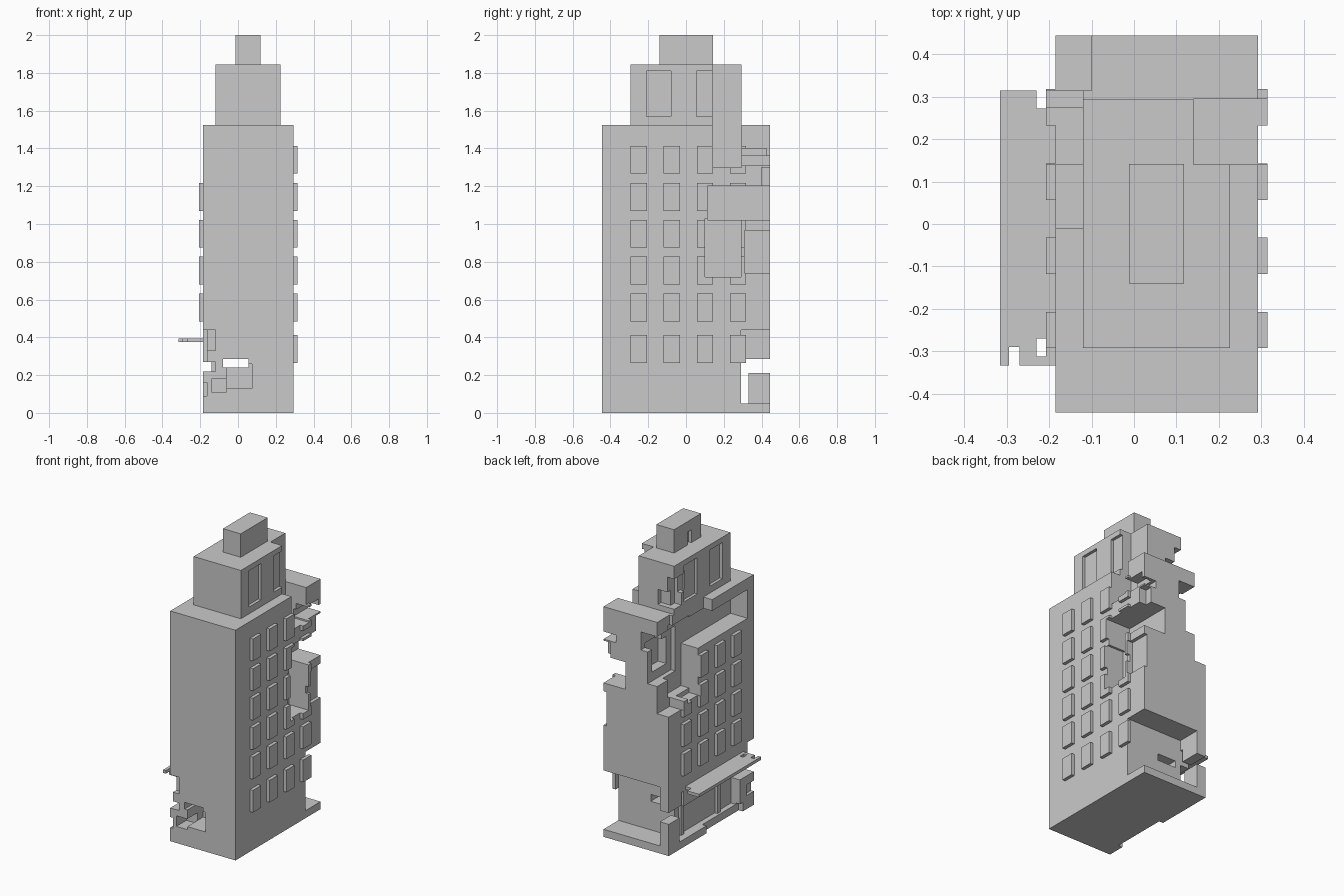
import bpy
import bmesh

default_cube = bpy.data.objects.get("Cube")
if default_cube:
    bpy.data.objects.remove(default_cube, do_unlink=True)

# Single concrete grey for the whole building
concrete = bpy.data.materials.new("concrete_grey")
concrete.use_nodes = True
grey = (0.59, 0.59, 0.59, 1)
concrete.diffuse_color = grey
concrete.node_tree.nodes["Principled BSDF"].inputs["Base Color"].default_value = grey

# Main planes of the building, and a reach safely outside it
LEFT, RIGHT = -0.185, 0.293
FRONT, BACK = -0.445, 0.445
ROOF, TIER_TOP, TOP = 1.525, 1.845, 2.0
TIER_LEFT, TIER_RIGHT, TIER_FRONT, TIER_BACK = -0.12, 0.226, -0.293, 0.295
OUT = 0.6
SHOP_WALL, SLAB, CEILING = -0.12, 0.05, 0.44


def build(name, boxes):
    """Make one object out of axis-aligned boxes (x, x, y, y, z, z)."""
    mesh = bpy.data.meshes.new(name)
    bm = bmesh.new()
    for box in boxes:
        low, high = box[::2], box[1::2]
        cube = bmesh.ops.create_cube(bm, size=1)
        for vert in cube["verts"]:
            for axis in range(3):
                vert.co[axis] = high[axis] if vert.co[axis] > 0 else low[axis]
    bmesh.ops.recalc_face_normals(bm, faces=bm.faces)
    bm.to_mesh(mesh)
    bm.free()
    mesh.materials.append(concrete)
    obj = bpy.data.objects.new(name, mesh)
    bpy.context.scene.collection.objects.link(obj)
    return obj


def carve(target, boxes):
    """Subtract boxes from the target one after another."""
    for box in boxes:
        cutter = build("cutter", [box])
        cutter.hide_render = True
        modifier = target.modifiers.new("damage", "BOOLEAN")
        modifier.operation = "DIFFERENCE"
        modifier.solver = "EXACT"
        modifier.object = cutter
        bpy.context.view_layer.objects.active = target
        bpy.ops.object.modifier_apply(modifier=modifier.name)
        bpy.data.objects.remove(cutter, do_unlink=True)


# Blast damage on the right back corner
right_damage = [
    (0.14, OUT, 0.14, TIER_BACK, 1.3, OUT + TOP),
    (0.13, OUT, 0.115, OUT, 1.02, 1.2),
    (0.17, OUT, 0.1, 0.29, 0.72, 1.03),
    (0.22, OUT, 0.245, 0.425, 1.345, 1.4),
    (0.2, OUT, 0.29, OUT, 1.31, 1.36),
    (0.24, OUT, 0.4, OUT, 1.19, 1.3),
    (0.27, OUT, 0.31, OUT, 0.74, 0.965),
]

# Stepped crater on the left back corner
left_damage = [
    (-OUT, -0.1, 0.315, OUT, 0.92, OUT + TOP),
    (-OUT, -0.03, 0.2, OUT, 1.1, 1.4),
    (-OUT, 0.02, 0.3, OUT, 1.31, 1.43),
    (-OUT, -0.06, 0.14, 0.33, 0.98, 1.46),
    (-OUT, 0.03, 0.25, 0.4, 1.16, 1.34),
    (-OUT, TIER_LEFT, -0.01, 0.33, 1.44, OUT + TOP),
    (-OUT, TIER_LEFT, 0.14, 0.275, 0.95, ROOF),
    (-OUT, -0.06, -0.38, 0.15, 1.26, 1.45),
]

# Ground floor: recessed shop front, broken entrance and open back bay
ground_damage = [
    (-OUT, SHOP_WALL, -0.3, 0.33, SLAB, 0.27),
    (-OUT, SHOP_WALL, -OUT, -0.28, 0.22, 0.27),
    (-OUT, SHOP_WALL, -OUT, -0.41, 0.33, CEILING),
    (-OUT, -0.165, -OUT, -0.38, 0.26, CEILING),
    (-OUT, -0.155, -0.33, 0.05, -OUT, SLAB + 0.01),
    (-OUT, -0.165, -OUT, -0.37, 0.09, 0.16),
    (-0.08, 0.055, -OUT, OUT, 0.24, 0.285),
    (-0.06, 0.075, -OUT, -0.28, 0.13, 0.26),
    (-0.14, -0.06, -OUT, -0.34, 0.11, 0.18),
    (SHOP_WALL, OUT, 0.29, OUT, SLAB, CEILING),
    (-OUT, 0.0, 0.29, OUT, 0.21, 0.285),
    (-OUT, -0.1, 0.29, 0.31, 0.28, 0.37),
    (-OUT, -0.1, 0.29, 0.33, SLAB, 0.25),
]

main_block = build("main_block", [(LEFT, RIGHT, FRONT, BACK, 0, ROOF)])
carve(main_block, right_damage + left_damage + ground_damage)

# Setback tier with recessed tall windows on both long sides
tier = build("upper_tier", [(TIER_LEFT, TIER_RIGHT, TIER_FRONT, TIER_BACK, ROOF, TIER_TOP)])
tier_cuts = []
for near, far in ((-0.21, -0.08), (0.055, 0.19)):
    tier_cuts.append((TIER_RIGHT - 0.02, OUT, near, far, 1.57, 1.81))
    tier_cuts.append((-OUT, TIER_LEFT + 0.02, near, far, 1.57, 1.81))
tier_cuts += [
    right_damage[0],
    (-OUT, -0.07, 0.22, OUT, 1.56, 1.76),
    (-OUT, 0.0, 0.26, OUT, 1.56, 1.66),
    (-OUT, -0.09, 0.16, 0.26, 1.64, 1.76),
]
carve(tier, tier_cuts)

# Rooftop stair housing with a small door opening
housing = build("roof_housing", [(-0.012, 0.118, -0.14, 0.142, TIER_TOP, TOP)])
carve(housing, [(-OUT, 0.01, -0.04, 0.0, TIER_TOP - 0.1, 1.93)])

# Raised window panels on both long sides
columns = [-0.293 + 0.175 * i for i in range(4)]
rows = [0.265, 0.485, 0.68, 0.875, 1.07, 1.267]
depth, width, height = 0.022, 0.086, 0.147
right_windows = build("right_windows", [
    (RIGHT, RIGHT + depth, y, y + width, z, z + height)
    for y in columns for z in rows])
carve(right_windows, right_damage)
left_windows = build("left_windows", [
    (LEFT - depth, LEFT, y, y + width, z, z + height)
    for y in columns for z in rows[1:5]])
carve(left_windows, left_damage)

# Broken awning over the shop front
awning = build("awning", [(-0.316, LEFT, -0.334, 0.315, 0.375, 0.395)])
carve(awning, [
    (-0.23, LEFT + 0.1, 0.272, OUT, 0, 1),
    (-0.295, -0.27, -OUT, -0.29, 0, 1),
    (-0.23, -0.207, -0.312, -0.27, 0, 1),
])

# Shop front posts standing in the recess
build("shop_posts", [
    (SHOP_WALL - 0.02, SHOP_WALL, y, y + 0.03, SLAB, 0.27)
    for y in (-0.16, 0.22)])
